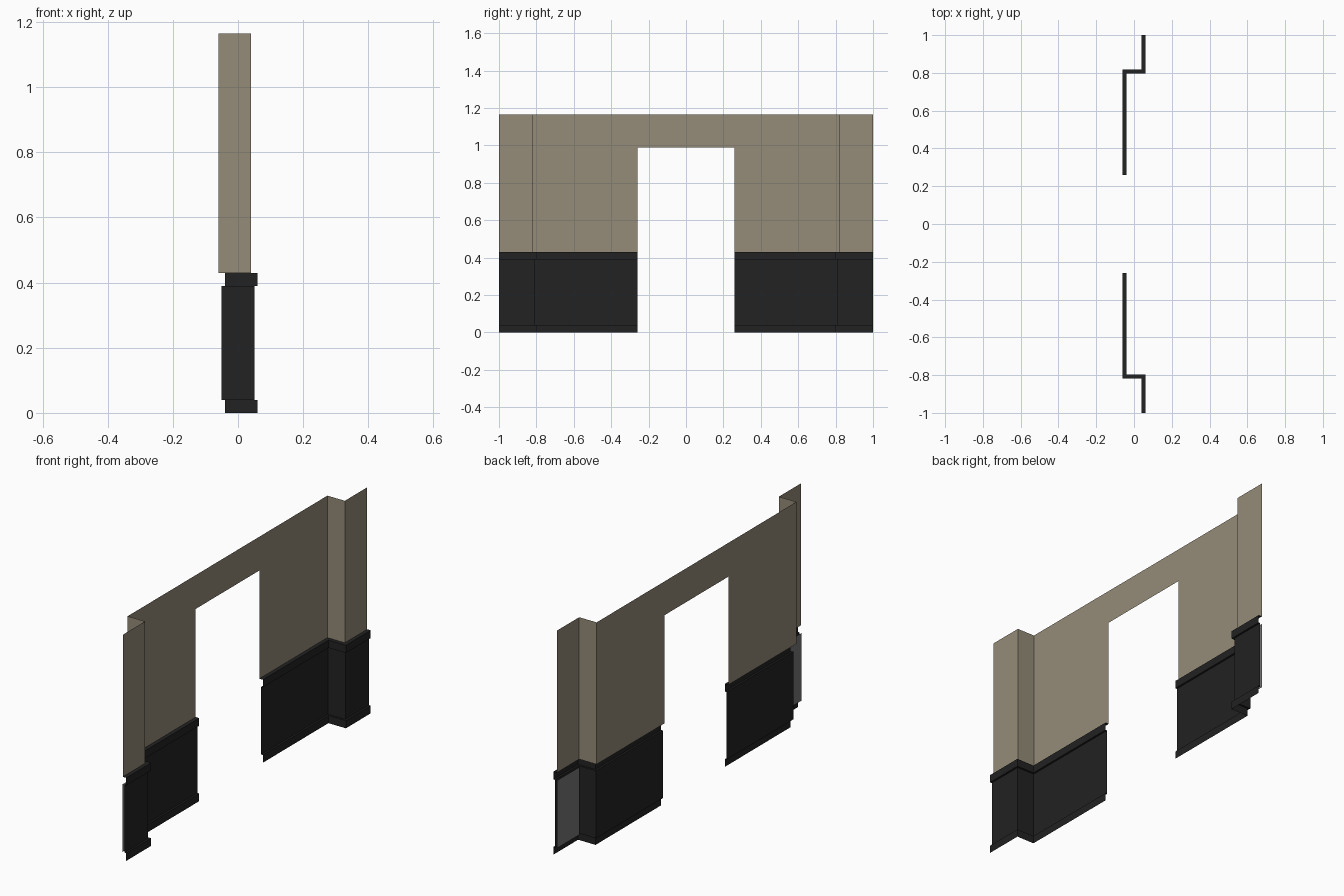
import bpy

if "Cube" in bpy.data.objects:
    bpy.data.objects.remove(bpy.data.objects["Cube"])

WALL_X, WING_X, JOG_Y, DOOR_Y = -0.06, 0.04, 0.817, 0.26
RAIL_Z, DOOR_Z, TOP_Z = 0.43, 0.99, 1.165


def material(name, rgb):
    m = bpy.data.materials.new(name)
    m.diffuse_color = (*rgb, 1)
    m.use_nodes = True
    m.node_tree.nodes["Principled BSDF"].inputs["Base Color"].default_value = m.diffuse_color
    return m


tan = material("tan_plaster", (0.30, 0.26, 0.19))
black = material("black_trim", (0.016, 0.016, 0.016))
grey = material("grey_backing", (0.18, 0.18, 0.18))


def plan(side, d):
    """Plan path of one half, offset d into the room, always running toward +y."""
    pts = [(WING_X + d, side), (WING_X + d, side * (JOG_Y - d)),
           (WALL_X + d, side * (JOG_Y - d)), (WALL_X + d, side * DOOR_Y)]
    return pts if side < 0 else pts[::-1]


def sheet(name, rows, mat, keep=lambda col, row: True):
    """Grid surface from rows of points, bottom row first."""
    n = len(rows[0])
    faces = [(r * n + c, r * n + c + 1, (r + 1) * n + c + 1, (r + 1) * n + c)
             for r in range(len(rows) - 1) for c in range(n - 1) if keep(c, r)]
    me = bpy.data.meshes.new(name)
    me.from_pydata([p for row in rows for p in row], [], faces)
    me.materials.append(mat)
    ob = bpy.data.objects.new(name, me)
    bpy.context.collection.objects.link(ob)


# Upper wall with the doorway left open
path = plan(-1, 0) + plan(1, 0)
sheet("upper_wall", [[(x, y, z) for x, y in path] for z in (RAIL_Z, DOOR_Z, TOP_Z)],
      tan, lambda c, r: not (c == 3 and r == 0))

# Wainscot profiles: (offset from wall, height), bottom to top
profiles = {
    "baseboard": [(0.02, 0), (0.02, 0.04), (0.01, 0.04)],
    "wainscot_panel": [(0.01, 0.04), (0.01, 0.39)],
    "chair_rail": [(0.01, 0.39), (0.02, 0.39), (0.02, RAIL_Z), (0, RAIL_Z)],
}
for side, label in ((-1, "front"), (1, "back")):
    for name, prof in profiles.items():
        sheet(f"{name}_{label}",
              [[(x, y, z) for x, y in plan(side, d)] for d, z in prof], black)
    # Grey backing sheet behind the end wing
    ys = sorted((side, side * JOG_Y))
    sheet(f"wing_backing_{label}",
          [[(WING_X - 0.002, y, z) for y in ys] for z in (0.04, 0.39)], grey)
